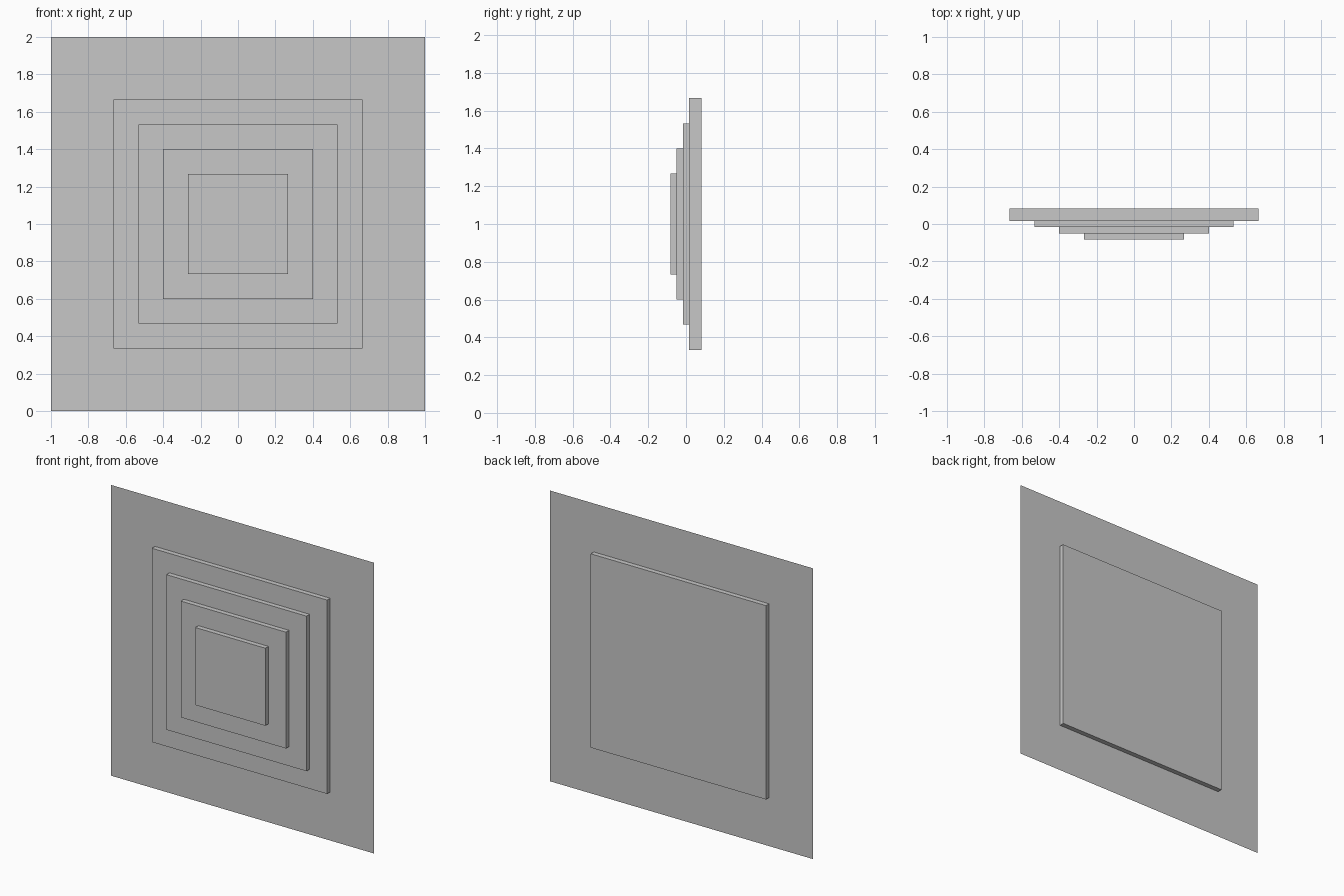
import bpy

if "Cube" in bpy.data.objects:
    bpy.data.objects.remove(bpy.data.objects["Cube"])

# One light grey for the whole panel
grey = bpy.data.materials.new("light_grey")
grey.diffuse_color = (0.575, 0.575, 0.575, 1.0)
grey.use_nodes = True
grey.node_tree.nodes["Principled BSDF"].inputs["Base Color"].default_value = grey.diffuse_color


def slab(name, half, y_front, y_back):
    """Square upright slab centred on x = 0, z = 1."""
    bpy.ops.mesh.primitive_cube_add(size=1, location=(0, (y_front + y_back) / 2, 1))
    ob = bpy.context.object
    ob.name = name
    ob.scale = (2 * half, y_back - y_front, 2 * half)
    bpy.ops.object.transform_apply(location=False, rotation=False, scale=True)
    ob.data.materials.append(grey)


# Thin wall sheet running through the middle of the base slab
bpy.ops.mesh.primitive_plane_add(size=2, location=(0, 0.05, 1), rotation=(1.5707963, 0, 0))
sheet = bpy.context.object
sheet.name = "wall_sheet"
sheet.data.materials.append(grey)

# Base slab and the stepped tiers rising toward the front
step = 1 / 30
slab("base_slab", 0.6667, 0.5 * step, 2.5 * step)
for i, name in enumerate(("lower_tier", "middle_tier", "top_tier")):
    back = (0.5 - i) * step
    slab(name, 0.5333 - i * 0.1333, back - step, back)
